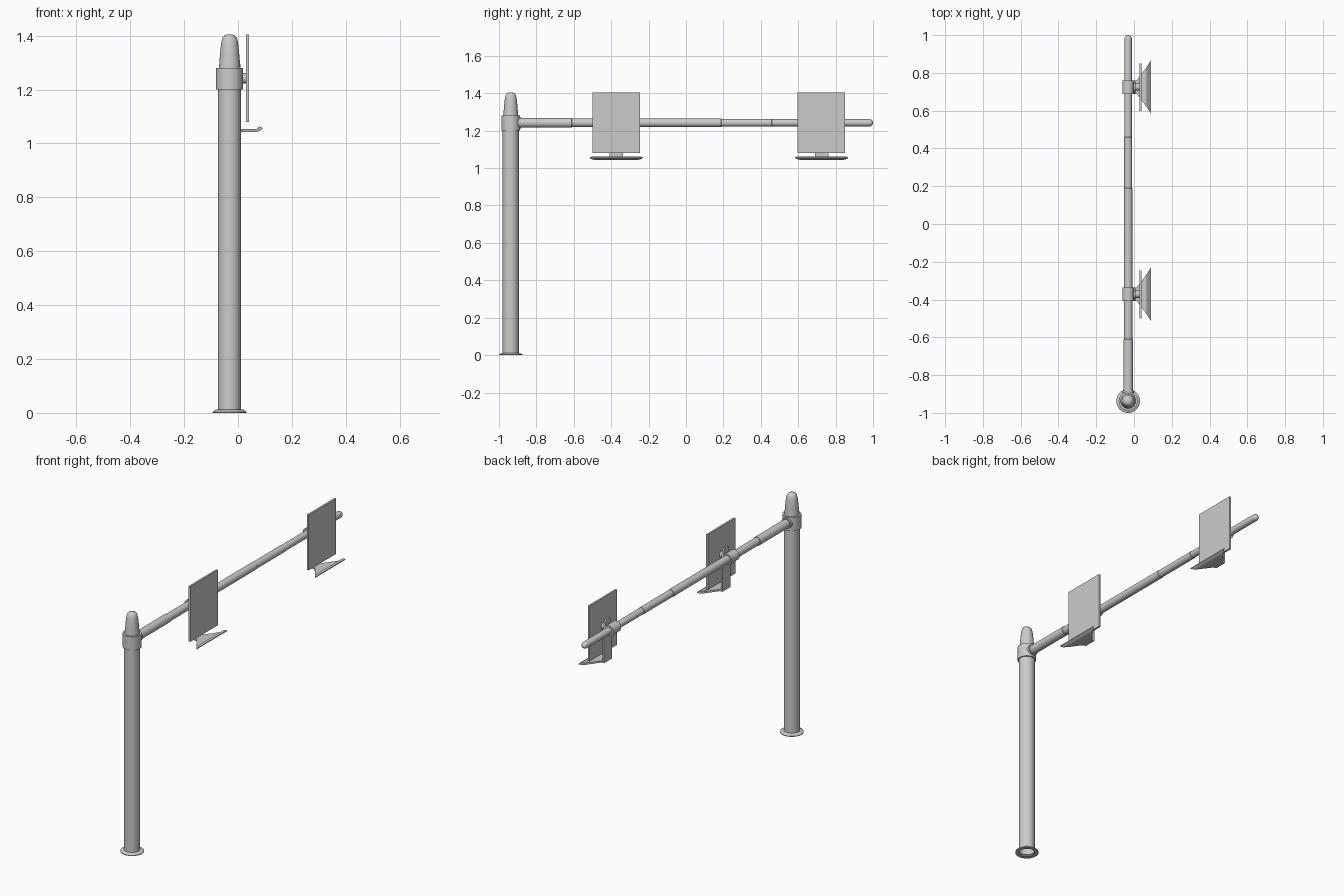
import bpy, bmesh, math
from mathutils import Vector

if "Cube" in bpy.data.objects:
    bpy.data.objects.remove(bpy.data.objects["Cube"])

PX, PY, AZ = -0.031, -0.937, 1.242   # post axis and arm height


def finish(name, bm, smooth=True):
    bmesh.ops.recalc_face_normals(bm, faces=bm.faces)
    me = bpy.data.meshes.new(name)
    bm.to_mesh(me)
    bm.free()
    ob = bpy.data.objects.new(name, me)
    bpy.context.collection.objects.link(ob)
    if smooth:
        bpy.context.view_layer.objects.active = ob
        ob.select_set(True)
        bpy.ops.object.shade_smooth_by_angle(angle=math.radians(35))
        ob.select_set(False)
    return ob


def lathe(name, profile, origin, axis="Z", sides=32):
    """Spin (radius, distance) points around an axis through origin."""
    bm = bmesh.new()
    vs = [bm.verts.new((r, 0, d)) for r, d in profile]
    edges = [bm.edges.new(p) for p in zip(vs, vs[1:])]
    bmesh.ops.spin(bm, geom=vs + edges, cent=(0, 0, 0), axis=(0, 0, 1),
                   angle=math.tau, steps=sides)
    bmesh.ops.remove_doubles(bm, verts=bm.verts, dist=1e-5)
    for v in bm.verts:
        x, y, z = v.co
        p = {"Z": (x, y, z), "Y": (x, z, y), "X": (z, x, y)}[axis]
        v.co = Vector(p) + Vector(origin)
    return finish(name, bm)


def box(name, x0, x1, y0, y1, z0, z1):
    bm = bmesh.new()
    bmesh.ops.create_cube(bm, size=1)
    for v in bm.verts:
        v.co = ((x0 + x1) / 2 + v.co.x * (x1 - x0),
                (y0 + y1) / 2 + v.co.y * (y1 - y0),
                (z0 + z1) / 2 + v.co.z * (z1 - z0))
    return finish(name, bm, False)


def backing(name, yc):
    """Hanging strip with a tapered head, extruded along x."""
    bm = bmesh.new()
    half = [(0.036, 1.044), (0.036, 1.235), (0.015, 1.295)]
    pts = half + [(-y, z) for y, z in reversed(half)]
    f = bm.faces.new([bm.verts.new((-0.002, yc + y, z)) for y, z in pts])
    new = bmesh.ops.extrude_face_region(bm, geom=[f])["geom"]
    bmesh.ops.translate(bm, vec=(0.011, 0, 0),
                        verts=[v for v in new if isinstance(v, bmesh.types.BMVert)])
    return finish(name, bm, False)


def tray(name, yc):
    """Flared tray with raised lip, lofted from sections along x."""
    bm = bmesh.new()
    rings = []
    for x, w, z0, z1 in [(0.0, 0.036, 1.043, 1.054), (0.015, 0.036, 1.043, 1.054),
                         (0.07, 0.11, 1.043, 1.054), (0.08, 0.127, 1.046, 1.063),
                         (0.09, 0.141, 1.053, 1.058)]:
        rings.append([bm.verts.new((x, yc + y, z)) for y, z in
                      [(-w, z0), (w, z0), (w, z1), (-w, z1)]])
    for a, b in zip(rings, rings[1:]):
        for i in range(4):
            j = (i + 1) % 4
            bm.faces.new((a[i], a[j], b[j], b[i]))
    bm.faces.new(rings[0])
    bm.faces.new(rings[-1])
    return finish(name, bm, False)


# Post: open flanged foot, shaft
lathe("post", [(0.042, 0), (0.063, 0), (0.063, 0.004), (0.05, 0.012),
               (0.043, 0.012), (0.043, 1.21)], (PX, PY, 0))
# Collar at the arm joint
lathe("post_collar", [(0.043, 1.2), (0.05, 1.2), (0.05, 1.28), (0.038, 1.28)], (PX, PY, 0))
# Rounded tapered cap
lathe("post_cap", [(0.04, 1.275), (0.039, 1.29), (0.035, 1.34), (0.031, 1.375),
                   (0.027, 1.391), (0.019, 1.401), (0.009, 1.405), (0, 1.405)], (PX, PY, 0))
# Stub where the arm meets the collar
lathe("arm_socket", [(0.031, -0.93), (0.031, -0.882), (0.02, -0.882)], (PX, 0, AZ), "Y")

# Telescoping arm with round tip
tip = [(0.0195 * math.cos(t * math.pi / 12), 0.9805 + 0.0195 * math.sin(t * math.pi / 12))
       for t in range(7)]
lathe("arm", [(0.0255, -0.93), (0.0255, -0.612), (0.0225, -0.61), (0.0225, 0.188),
              (0.021, 0.19), (0.021, 0.458), (0.0195, 0.46)] + tip, (PX, 0, AZ), "Y")

# Two sign assemblies
for n, yc in enumerate((-0.372, 0.725), 1):
    lathe(f"clamp_{n}", [(0.02, -0.036), (0.031, -0.036), (0.031, 0.036), (0.02, 0.036)],
          (PX, yc, AZ), "Y")
    lathe(f"mount_{n}", [(0.019, -0.01), (0.019, 0.031)], (0, yc, AZ), "X", 20)
    backing(f"bracket_{n}", yc)
    tray(f"tray_{n}", yc)
    box(f"sign_panel_{n}", 0.03, 0.041, yc - 0.128, yc + 0.126, 1.08, 1.405)
